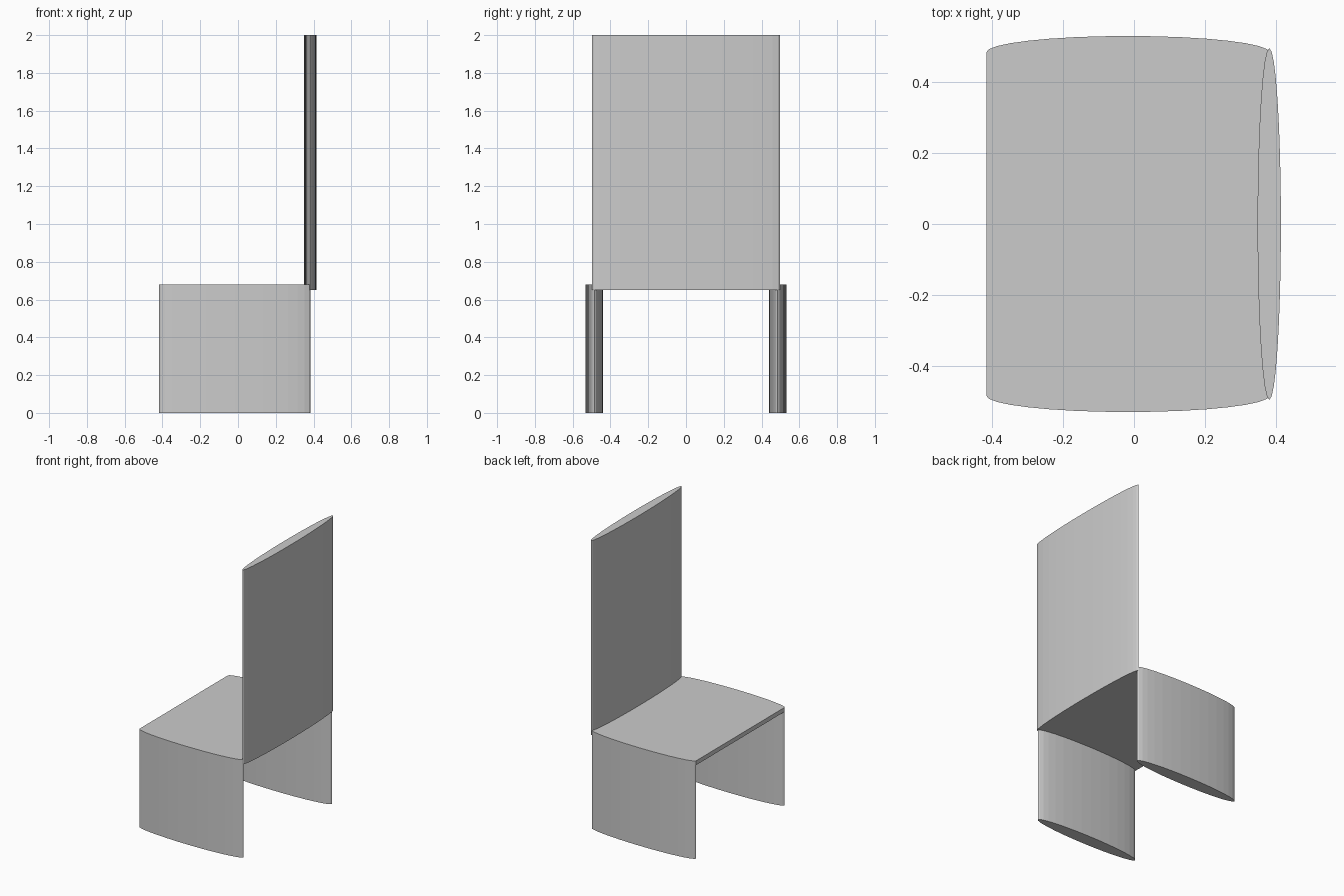
import bpy

if "Cube" in bpy.data.objects:
    bpy.data.objects.remove(bpy.data.objects["Cube"])

SIDES = 32


def oval_post(name, x, y, rx, ry, z0, z1):
    """Upright cylinder with an elliptical section."""
    bpy.ops.mesh.primitive_cylinder_add(
        vertices=SIDES, radius=1, depth=1, location=(x, y, (z0 + z1) / 2))
    ob = bpy.context.object
    ob.name = name
    ob.scale = (rx, ry, z1 - z0)
    bpy.ops.object.transform_apply(location=False, rotation=False, scale=True)
    return ob


# Side panels that serve as legs, one on each side
for side, sy in (("right", -1), ("left", 1)):
    oval_post(side + "_leg_panel", -0.017, sy * 0.485, 0.4, 0.046, 0, 0.68)

# Tall backrest
oval_post("backrest", 0.382, 0, 0.033, 0.497, 0.65, 2)

# Thin seat slab spanning between the leg panels
bpy.ops.mesh.primitive_cube_add(size=1, location=(-0.017, 0, 0.665))
seat = bpy.context.object
seat.name = "seat"
seat.scale = (0.8, 0.97, 0.03)
bpy.ops.object.transform_apply(location=False, rotation=False, scale=True)
